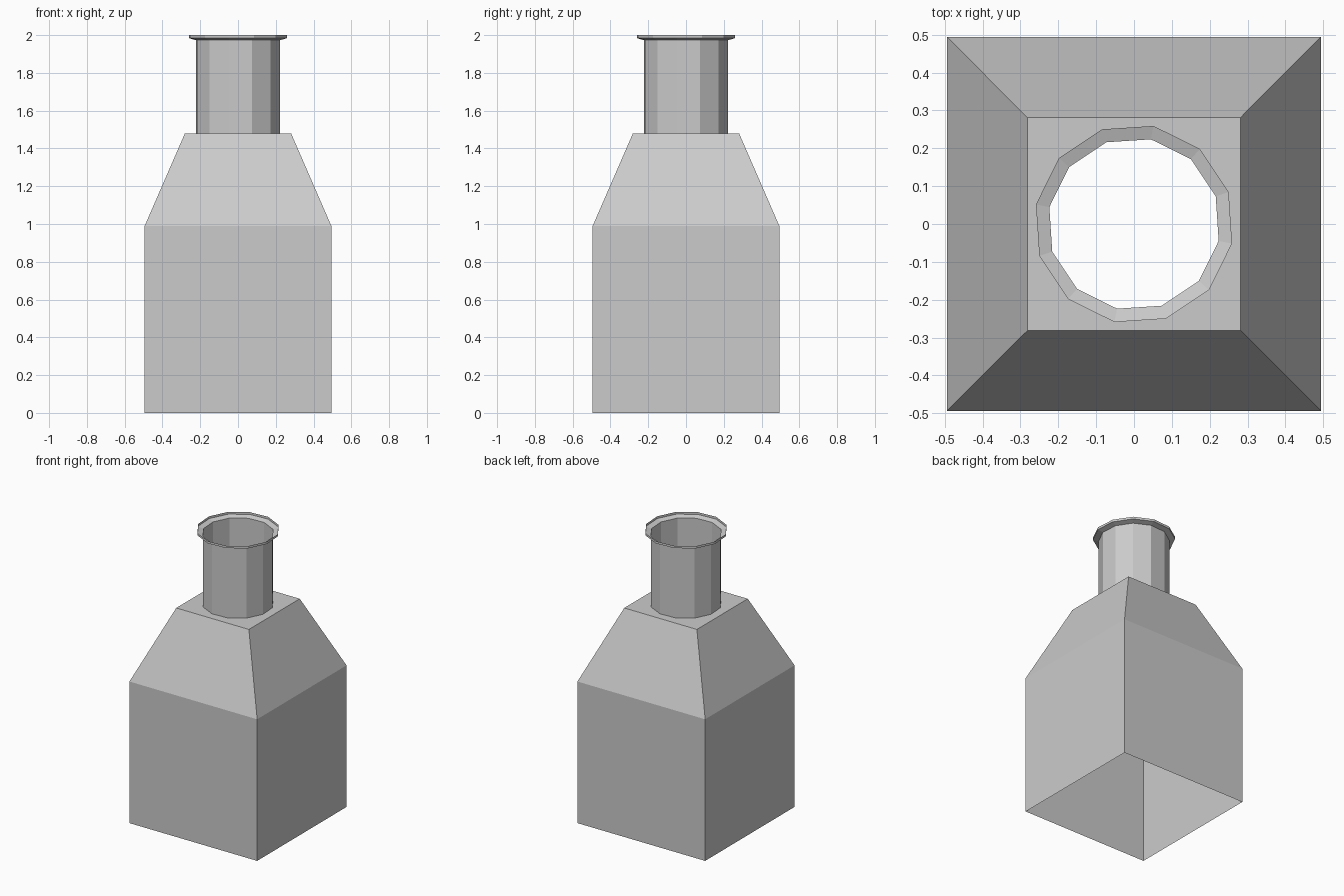
import bpy, bmesh, math

if "Cube" in bpy.data.objects:
    bpy.data.objects.remove(bpy.data.objects["Cube"])

NECK_SIDES, NECK_R, NECK_TURN = 12, 0.228, math.radians(18.7)
SHOULDER_Z = 1.48


def ring(bm, n, radius, z, turn):
    """Closed loop of vertices around the z axis."""
    return [bm.verts.new((radius * math.cos(turn + math.tau * i / n),
                          radius * math.sin(turn + math.tau * i / n), z))
            for i in range(n)]


def lathe(bm, n, profile, turn):
    """Open shell through (radius, z) rings; returns the last ring."""
    rings = [ring(bm, n, r, z, turn) for r, z in profile]
    for a, b in zip(rings, rings[1:]):
        for i in range(n):
            j = (i + 1) % n
            bm.faces.new((a[i], a[j], b[j], b[i]))
    return rings[-1]


def finish(bm, name):
    mesh = bpy.data.meshes.new(name)
    bm.normal_update()
    bm.to_mesh(mesh)
    bm.free()
    obj = bpy.data.objects.new(name, mesh)
    bpy.context.collection.objects.link(obj)
    return obj


# Square body, open underneath, with tapered shoulders
bm = bmesh.new()
s = math.sqrt(2)
top = lathe(bm, 4, [(0.494 * s, 0), (0.494 * s, 0.99), (0.281 * s, SHOULDER_Z)],
            math.pi / 4)

# Flat shoulder plate with the neck opening
hole = ring(bm, NECK_SIDES, NECK_R, SHOULDER_Z, NECK_TURN)
edges = [bm.edges.new((hole[i], hole[(i + 1) % NECK_SIDES])) for i in range(NECK_SIDES)]
edges += [bm.edges.get((top[i], top[(i + 1) % 4])) for i in range(4)]
bmesh.ops.triangle_fill(bm, edges=edges, use_beauty=True, normal=(0, 0, 1))
bmesh.ops.recalc_face_normals(bm, faces=bm.faces)
finish(bm, "bottle_body")

# Twelve-sided neck with a flared, upright lip
bm = bmesh.new()
lathe(bm, NECK_SIDES, [(NECK_R, SHOULDER_Z), (NECK_R, 1.973), (0.264, 1.984), (0.264, 2.0)],
      NECK_TURN)
finish(bm, "bottle_neck")
